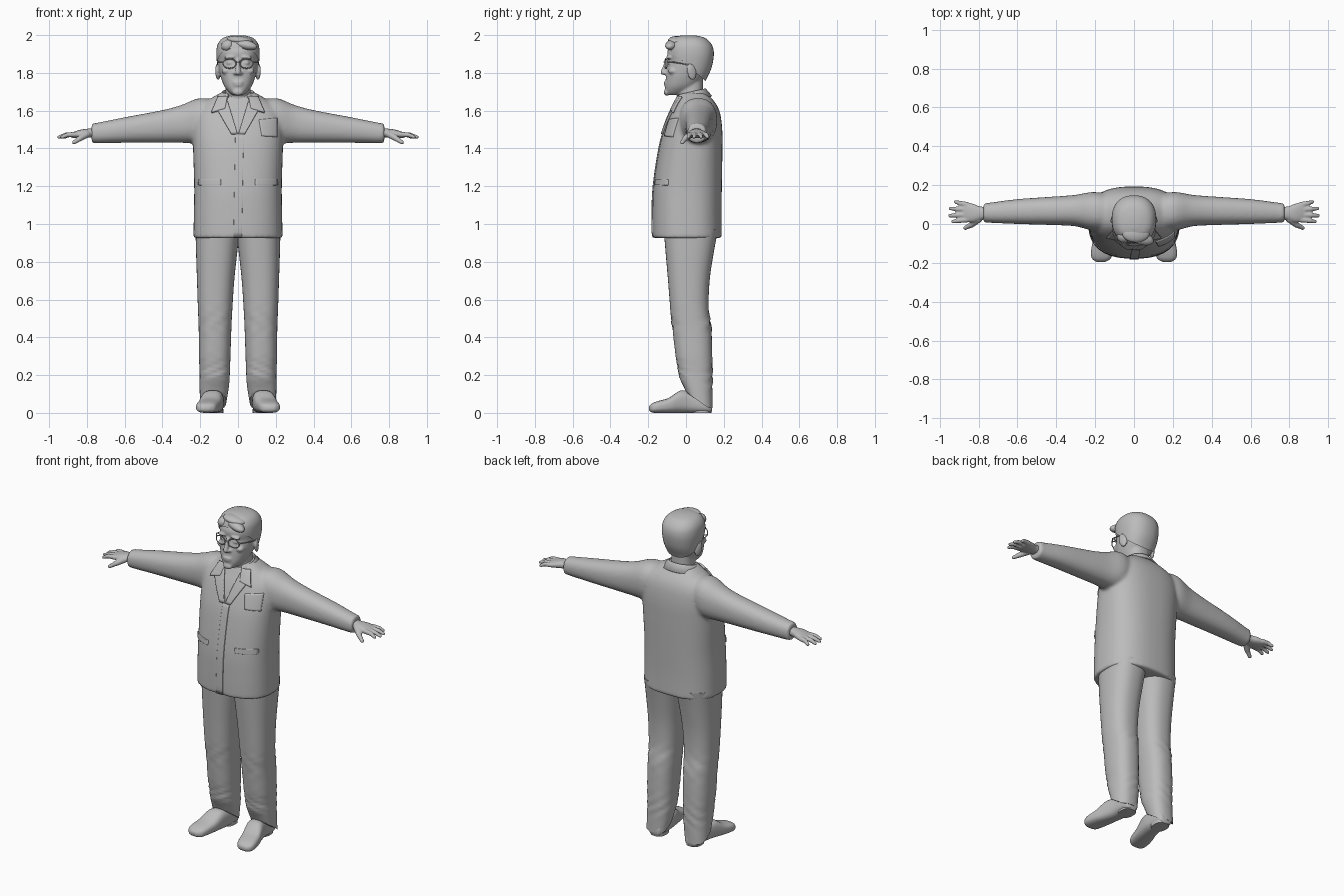
import bpy, bmesh, math
from mathutils import Vector, Matrix, Euler
from mathutils.bvhtree import BVHTree

if "Cube" in bpy.data.objects:
    bpy.data.objects.remove(bpy.data.objects["Cube"])

grey = bpy.data.materials.new("plain_grey")
grey.diffuse_color = (0.5, 0.5, 0.5, 1)
grey.use_nodes = True
grey.node_tree.nodes["Principled BSDF"].inputs["Base Color"].default_value = grey.diffuse_color


def finish(name, bm, mirror=False, voxel=0, smooth=4, angle=50):
    """Turn a bmesh into a smooth shaded object, optionally fused or mirrored."""
    bmesh.ops.recalc_face_normals(bm, faces=bm.faces)
    me = bpy.data.meshes.new(name)
    bm.to_mesh(me)
    bm.free()
    me.materials.append(grey)
    for p in me.polygons:
        p.use_smooth = True
    me.set_sharp_from_angle(angle=math.radians(angle))
    ob = bpy.data.objects.new(name, me)
    bpy.context.collection.objects.link(ob)
    if voxel:
        m = ob.modifiers.new("fuse", 'REMESH')
        m.mode, m.voxel_size, m.use_smooth_shade = 'VOXEL', voxel, True
        m = ob.modifiers.new("soften", 'SMOOTH')
        m.factor, m.iterations = 0.5, smooth
    if mirror:
        ob.modifiers.new("mirror", 'MIRROR').use_mirror_merge = False
    return ob


def loft(bm, axis, rings, power=2.3, n=40, steps=4, sign=1):
    """Rings are (position, a min, a max, b min, b max), joined by a smooth curve."""
    rows = []
    for i in range(len(rings) - 1):
        p = [rings[max(0, min(len(rings) - 1, i + k))] for k in (-1, 0, 1, 2)]
        for s in range(steps):
            t = s / steps
            rows.append([b + 0.5 * t * (c - a + t * (2*a - 5*b + 4*c - d + t * (3*(b - c) + d - a)))
                         for a, b, c, d in zip(*p)])
    rows.append(rings[-1])
    loops = []
    for t, a0, a1, b0, b1 in rows:
        loop = []
        for k in range(n):
            c, s = math.cos(2*math.pi*k/n), math.sin(2*math.pi*k/n)
            a = (a0+a1)/2 + (a1-a0)/2 * math.copysign(abs(c)**(2/power), c)
            b = (b0+b1)/2 + (b1-b0)/2 * math.copysign(abs(s)**(2/power), s)
            co = {'x': (t*sign, a, b), 'y': (a, t, b), 'z': (a, b, t)}[axis]
            loop.append(bm.verts.new(co))
        loops.append(loop)
    for p, q in zip(loops, loops[1:]):
        for k in range(n):
            bm.faces.new((p[k], p[(k+1) % n], q[(k+1) % n], q[k]))
    bm.faces.new(loops[0])
    bm.faces.new(loops[-1])


def blob(bm, loc, size, rot=(0, 0, 0)):
    m = Matrix.LocRotScale(Vector(loc), Euler(rot), Vector(size))
    bmesh.ops.create_uvsphere(bm, u_segments=20, v_segments=12, radius=1, matrix=m)


def rod(bm, a, b, r0, r1):
    """Tapered rod with round ends."""
    a, b = Vector(a), Vector(b)
    d = b - a
    m = Matrix.Translation((a+b)/2) @ d.to_track_quat('Z', 'Y').to_matrix().to_4x4()
    bmesh.ops.create_cone(bm, cap_ends=True, segments=12, radius1=r0, radius2=r1,
                          depth=d.length, matrix=m)
    blob(bm, a, (r0,)*3)
    blob(bm, b, (r1,)*3)


def sym(rows):
    return [(z, -w, w, f, b) for z, w, f, b in rows]


# Jacket: torso and sleeves fused together
bm = bmesh.new()
loft(bm, 'z', sym([(.925, .236, -.178, .19), (1.05, .234, -.178, .188), (1.2, .232, -.172, .19),
                   (1.4, .238, -.142, .193), (1.5, .24, -.115, .192), (1.58, .23, -.085, .182),
                   (1.63, .195, -.06, .163), (1.67, .135, -.04, .132), (1.695, .092, -.025, .107)]),
     power=2.5, n=48)
for s in (1, -1):
    loft(bm, 'x', [(.1, -.02, .14, 1.46, 1.65), (.2, -.035, .165, 1.43, 1.667), (.3, -.012, .15, 1.43, 1.63),
                   (.4, -.006, .142, 1.43, 1.603), (.6, 0, .128, 1.43, 1.565), (.74, .006, .11, 1.428, 1.537),
                   (.775, .008, .108, 1.43, 1.533)], sign=s)
jacket = finish("jacket", bm, voxel=.01, smooth=7)
bpy.context.view_layer.update()
surface = BVHTree.FromObject(jacket, bpy.context.evaluated_depsgraph_get())


def patch(name, corners, lift, mirror=False, n=10):
    """Cloth panel that follows the jacket front; corners are (x, z)."""
    bm = bmesh.new()
    c = [Vector(p) for p in corners]
    grid = []
    for i in range(n+1):
        for j in range(n+1):
            p = c[0].lerp(c[1], i/n).lerp(c[3].lerp(c[2], i/n), j/n)
            hit = surface.ray_cast(Vector((p.x, -1, p.y)), Vector((0, 1, 0)))[0]
            grid.append(bm.verts.new((p.x, (hit.y if hit else 0) - lift, p.y)))
    for i in range(n):
        for j in range(n):
            k = i*(n+1) + j
            bm.faces.new((grid[k], grid[k+1], grid[k+n+2], grid[k+n+1]))
    ob = finish(name, bm, mirror)
    m = ob.modifiers.new("thickness", 'SOLIDIFY')
    m.thickness, m.offset = .014, 0
    return ob


# Jacket front details
patch("collar_point", [(.055, 1.675), (.105, 1.672), (.14, 1.59), (.068, 1.61)], .008, True)
patch("lapel", [(.055, 1.65), (.11, 1.605), (.035, 1.475), (.002, 1.475)], .004, True)
patch("front_placket", [(-.014, 1.48), (.03, 1.48), (.02, .93), (-.024, .93)], -.002, n=20)
patch("breast_pocket", [(.11, 1.55), (.205, 1.56), (.205, 1.46), (.125, 1.465)], -.002)
patch("pocket_flap", [(.09, 1.235), (.205, 1.235), (.205, 1.205), (.09, 1.205)], -.003, True)

# Collar wrapping the back and sides of the neck
bm = bmesh.new()
prev = None
for i in range(33):
    a = math.radians(-145 + 290*i/32)
    s, c = math.sin(a), math.cos(a)
    drop = .035 * (1-c)/2
    cur = [bm.verts.new(p) for p in ((.078*s, .025+.07*c, 1.69-drop), (.083*s, .027+.077*c, 1.718-drop),
                                     (.125*s, .03+.108*c, 1.678-drop))]
    if prev:
        for k in (0, 1):
            bm.faces.new((prev[k], cur[k], cur[k+1], prev[k+1]))
    prev = cur
collar = finish("collar", bm)
collar.modifiers.new("thickness", 'SOLIDIFY').thickness = .008

# Trousers: hem is higher at the front
bm = bmesh.new()
loft(bm, 'z', [(.025, .062, .202, 0, .14), (.12, .047, .203, -.032, .14), (.2, .043, .203, -.042, .14),
               (.3, .04, .207, -.055, .139), (.45, .035, .208, -.072, .134), (.55, .03, .212, -.083, .12),
               (.7, .02, .217, -.095, .125), (.85, .004, .222, -.108, .147), (.97, -.01, .225, -.118, .17)],
     power=2.4)
for v in bm.verts:
    z = v.co.z
    v.co.z += .1 * max(0, 1 - z/.3) * min(1, max(0, (.12 - v.co.y)/.13))
    # soft folds at the knee and ankle
    for h, w in ((.48, .06), (.2, .07)):
        v.co.y += .005 * math.exp(-((z-h)/w)**2) * math.sin((z + .6*v.co.x)*110)
finish("trouser_leg", bm, True)

# Shoes, turned slightly outward
bm = bmesh.new()
loft(bm, 'y', [(.138, .1, .15, .01, .045), (.12, .08, .17, 0, .08), (.03, .075, .178, 0, .11),
               (-.03, .08, .194, 0, .118), (-.09, .093, .212, 0, .08), (-.15, .108, .222, 0, .062),
               (-.18, .122, .214, .002, .05), (-.195, .148, .192, .012, .035)], power=2.7)
finish("shoe", bm, True)
bm = bmesh.new()
loft(bm, 'z', [(0, .078, .165, .03, .135), (.02, .078, .165, .03, .137)], power=2.6, steps=1)
finish("shoe_heel", bm, True)

# Hands: palm, four fingers and a thumb
bm = bmesh.new()
loft(bm, 'x', [(.74, .028, .088, 1.458, 1.508), (.79, .02, .09, 1.457, 1.505), (.83, .008, .105, 1.455, 1.5),
               (.87, .012, .112, 1.455, 1.488), (.885, .02, .105, 1.46, 1.482)], n=24)
for y, tx, ty in ((.022, .932, .012), (.048, .948, .043), (.075, .945, .08), (.1, .918, .114)):
    mid = ((.865 + tx)/2 + .005, (y + ty)/2, 1.472)
    rod(bm, (.86, y, 1.474), mid, .0145, .0125)
    rod(bm, mid, (tx, ty, 1.46), .0125, .0095)
rod(bm, (.8, .025, 1.475), (.838, -.005, 1.452), .019, .0155)
rod(bm, (.838, -.005, 1.452), (.868, -.02, 1.432), .0145, .011)
finish("hand", bm, True, voxel=.005, smooth=3)

# Head with neck, nose, brows, lips, chin and ears
bm = bmesh.new()
loft(bm, 'z', sym([(1.683, .03, -.095, -.02), (1.70, .05, -.108, .02), (1.73, .073, -.11, .06),
                   (1.77, .089, -.107, .092), (1.80, .097, -.104, .113), (1.83, .102, -.1, .128),
                   (1.86, .105, -.092, .138), (1.9, .107, -.1, .141), (1.93, .104, -.092, .136),
                   (1.96, .092, -.07, .115), (1.98, .065, -.04, .085), (1.987, .03, -.01, .05)]), power=2.25)
loft(bm, 'z', sym([(1.58, .075, -.045, .095), (1.65, .069, -.045, .092), (1.72, .065, -.038, .09),
                   (1.8, .066, -.03, .09)]))
rod(bm, (0, -.1, 1.865), (0, -.122, 1.802), .01, .014)
blob(bm, (0, -.102, 1.697), (.03, .016, .018))
blob(bm, (0, -.108, 1.75), (.03, .01, .006))
blob(bm, (0, -.107, 1.736), (.026, .01, .007))
for s in (1, -1):
    blob(bm, (s*.015, -.108, 1.798), (.011, .013, .009))
    blob(bm, (s*.043, -.091, 1.882), (.034, .014, .009), (0, s*.1, 0))
    blob(bm, (s*.042, -.084, 1.853), (.018, .012, .01))
    blob(bm, (s*.062, -.07, 1.81), (.026, .025, .018))
    blob(bm, (s*.107, .03, 1.805), (.011, .026, .045), (.2, 0, s*.35))
finish("head", bm, voxel=.006, smooth=4)

# Hair cap cut along a sloping hairline, with a swept fringe
bm = bmesh.new()
loft(bm, 'z', sym([(1.7, .085, -.09, .085), (1.76, .096, -.09, .105), (1.82, .107, -.094, .133),
                   (1.88, .114, -.098, .146), (1.92, .114, -.1, .146), (1.95, .108, -.093, .136),
                   (1.975, .092, -.077, .115), (1.99, .068, -.055, .088), (1.999, .03, -.02, .045)]), power=2.3)
bmesh.ops.bisect_plane(bm, geom=bm.verts[:]+bm.edges[:]+bm.faces[:], plane_co=(0, -.1, 1.935),
                       plane_no=(0, -.66, -.75), clear_outer=True)
blob(bm, (.035, -.072, 1.95), (.07, .034, .026), (0, .2, -.3))
blob(bm, (-.055, -.062, 1.945), (.035, .035, .03), (0, -.5, .4))
blob(bm, (.01, -.05, 1.972), (.07, .045, .022), (0, .1, 0))
finish("hair", bm)

# Glasses
bm = bmesh.new()
n, m = 28, 6
grid = []
for i in range(n):
    a = 2*math.pi*i/n
    for j in range(m):
        b = 2*math.pi*j/m
        k = .003*math.cos(b)
        grid.append(bm.verts.new((.045 + (.034+k)*math.cos(a), -.112 + .003*math.sin(b) + .012*(1+math.cos(a))/2,
                                  1.85 + (.026+k)*math.sin(a))))
for i in range(n):
    for j in range(m):
        i2, j2 = (i+1) % n, (j+1) % m
        bm.faces.new((grid[i*m+j], grid[i2*m+j], grid[i2*m+j2], grid[i*m+j2]))
rod(bm, (0, -.116, 1.858), (.013, -.112, 1.855), .003, .003)
rod(bm, (.079, -.1, 1.856), (.106, -.06, 1.856), .003, .003)
rod(bm, (.106, -.06, 1.856), (.112, .03, 1.84), .003, .003)
finish("glasses", bm, True)
